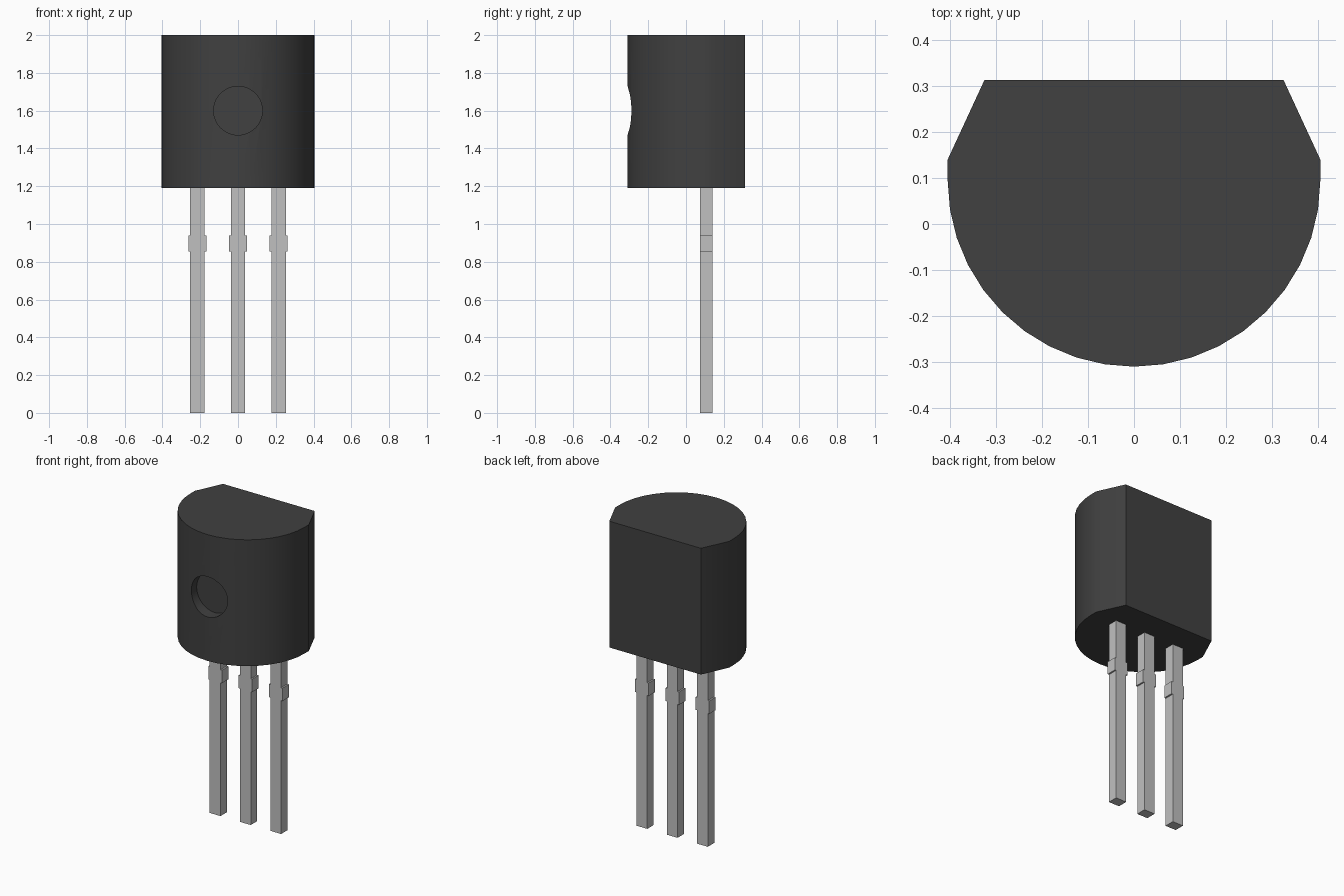
import bpy, bmesh, math
from mathutils import Matrix

cube = bpy.data.objects.get("Cube")
if cube:
    bpy.data.objects.remove(cube, do_unlink=True)


def material(name, value):
    m = bpy.data.materials.new(name)
    m.use_nodes = True
    col = (value, value, value, 1)
    m.diffuse_color = col
    m.node_tree.nodes["Principled BSDF"].inputs["Base Color"].default_value = col
    return m


def prism(name, points, direction, mat):
    """Extrude a closed outline of 3D points along a direction."""
    bm = bmesh.new()
    face = bm.faces.new([bm.verts.new(p) for p in points])
    new = bmesh.ops.extrude_face_region(bm, geom=[face])["geom"]
    bmesh.ops.translate(bm, vec=direction,
                        verts=[v for v in new if isinstance(v, bmesh.types.BMVert)])
    bmesh.ops.recalc_face_normals(bm, faces=bm.faces)
    mesh = bpy.data.meshes.new(name)
    bm.to_mesh(mesh)
    bm.free()
    mesh.materials.append(mat)
    ob = bpy.data.objects.new(name, mesh)
    bpy.context.collection.objects.link(ob)
    return ob


black = material("black plastic", 0.052)
metal = material("grey metal", 0.53)

# Case: rounded front, chamfered flat back
R, CY, Z0, Z1 = 0.405, 0.095, 1.19, 2.0
outline = [(0.325, 0.313), (R, 0.14)]
outline += [(R * math.cos(math.radians(a)), CY - R * math.sin(math.radians(a)))
            for a in range(0, 181, 9)]
outline += [(-R, 0.14), (-0.325, 0.313)]
body = prism("case", [(x, y, Z0) for x, y in outline], (0, 0, Z1 - Z0), black)

# Round recess in the front of the case
HOLE_R, HOLE_Z, FLOOR_Y = 0.129, 1.6, -0.235
circle = [(HOLE_R * math.cos(2 * math.pi * i / 40), FLOOR_Y,
           HOLE_Z + HOLE_R * math.sin(2 * math.pi * i / 40)) for i in range(40)]
cutter = prism("recess_cutter", circle, (0, -0.2, 0), black)
cutter.hide_render = True
mod = body.modifiers.new("recess", 'BOOLEAN')
mod.operation = 'DIFFERENCE'
mod.solver = 'EXACT'
mod.object = cutter
bpy.ops.object.select_all(action='DESELECT')
bpy.context.view_layer.objects.active = body
body.select_set(True)
bpy.ops.object.modifier_apply(modifier=mod.name)
bpy.data.objects.remove(cutter, do_unlink=True)
bpy.ops.object.shade_smooth_by_angle(angle=math.radians(30))

# Three leads, each with a wider shoulder
half = [(0.038, 0), (0.038, 0.855), (0.048, 0.855),
        (0.048, 0.938), (0.038, 0.938), (0.038, Z0 + 0.005)]
lead_outline = half + [(-x, z) for x, z in reversed(half)]
for name, cx in (("right_lead", -0.215), ("middle_lead", 0), ("left_lead", 0.215)):
    prism(name, [(cx + x, 0.075, z) for x, z in lead_outline], (0, 0.065, 0), metal)
